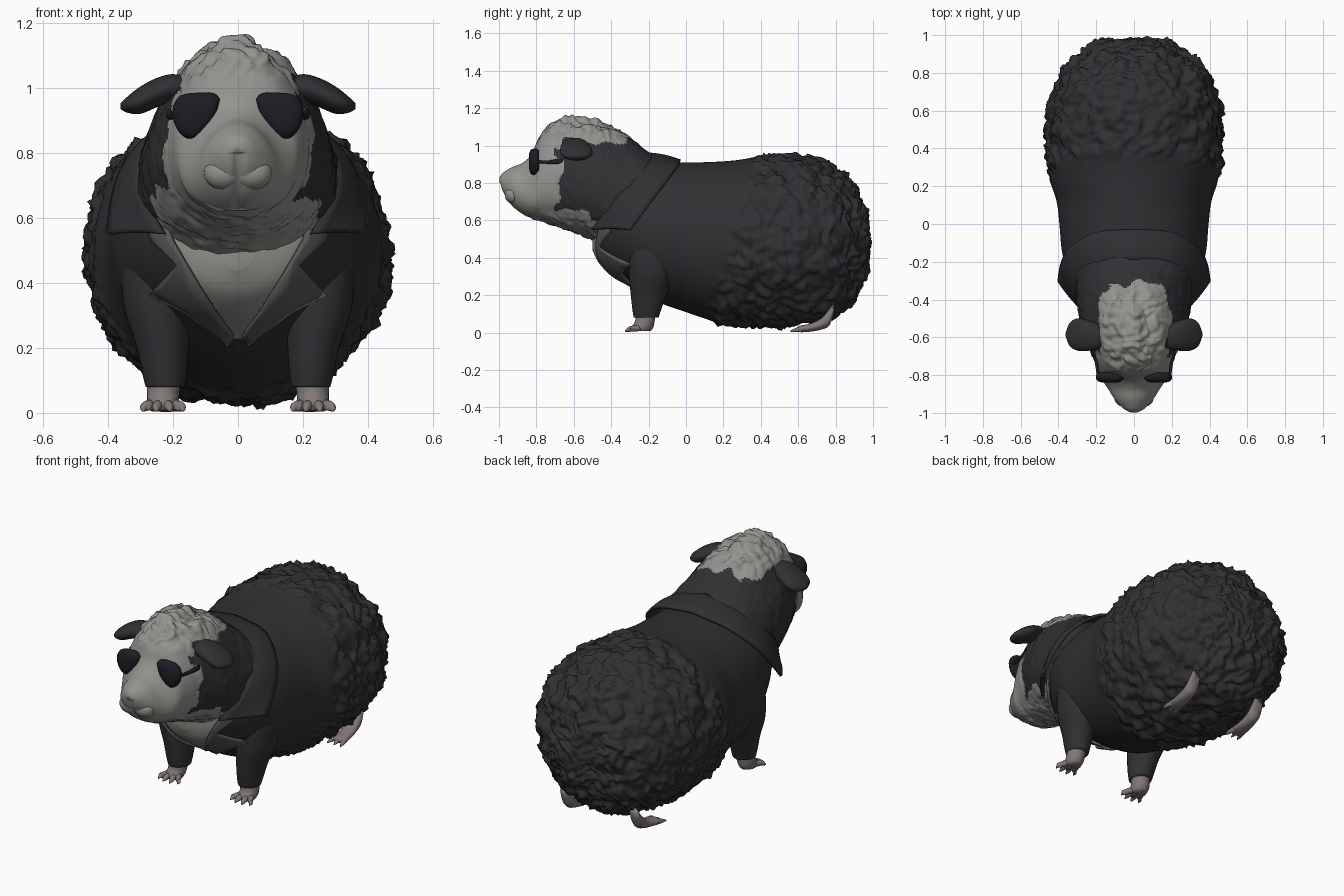
import bpy, bmesh, math
from mathutils import Vector, noise
from mathutils.bvhtree import BVHTree

if "Cube" in bpy.data.objects:
    bpy.data.objects.remove(bpy.data.objects["Cube"])


def mat(name, r, g, b):
    m = bpy.data.materials.new(name)
    m.diffuse_color = (r, g, b, 1)
    m.use_nodes = True
    m.node_tree.nodes["Principled BSDF"].inputs["Base Color"].default_value = m.diffuse_color
    return m


DARK = mat("dark_fur_and_cloth", .03, .03, .033)
CREAM = mat("cream_fur", .30, .29, .27)
SKIN = mat("foot_skin", .22, .19, .18)
LAPEL = mat("lapel_cloth", .10, .10, .096)
LENS = mat("lens", .012, .012, .018)


def finish(name, bm, mats, mirror=False, solid=0):
    bmesh.ops.recalc_face_normals(bm, faces=bm.faces)
    me = bpy.data.meshes.new(name)
    bm.to_mesh(me)
    bm.free()
    for m in mats:
        me.materials.append(m)
    for p in me.polygons:
        p.use_smooth = True
    ob = bpy.data.objects.new(name, me)
    bpy.context.collection.objects.link(ob)
    if mirror:
        ob.modifiers.new("mirror", "MIRROR")
    if solid:
        md = ob.modifiers.new("thickness", "SOLIDIFY")
        md.thickness, md.offset = solid, 0
    return ob


def spline(keys, t):
    """Catmull-Rom through tuples, t in 0..1"""
    n = len(keys) - 1
    i = min(int(t * n), n - 1)
    f = t * n - i
    p = [keys[max(0, min(n, i + k))] for k in (-1, 0, 1, 2)]
    return [.5 * (2 * b + (c - a) * f + (2 * a - 5 * b + 4 * c - d) * f * f + (3 * b - a - 3 * c + d) * f ** 3)
            for a, b, c, d in zip(*p)]


def loft(keys, axis, rings, seg):
    """keys: (position on axis, centre u, centre v, radius u, radius v, taper)"""
    bm = bmesh.new()
    loops = []
    for i in range(rings + 1):
        w, u, v, ru, rv, tp = spline(keys, i / rings)
        ru, rv = max(ru, .002), max(rv, .002)
        loop = []
        for j in range(seg):
            a = 2 * math.pi * j / seg
            s = math.sin(a)
            pu, pv = u + ru * math.cos(a) * (1 - tp * s), v + rv * s
            co = {"x": (w, pu, pv), "y": (pu, w, pv), "z": (pu, pv, w)}[axis]
            loop.append(bm.verts.new(co))
        loops.append(loop)
    for a, b in zip(loops, loops[1:]):
        for j in range(seg):
            bm.faces.new((a[j], a[j - 1], b[j - 1], b[j]))
    bm.faces.new(loops[0])
    bm.faces.new(loops[-1])
    bmesh.ops.recalc_face_normals(bm, faces=bm.faces)
    bm.normal_update()
    return bm


def side_keys(rows):
    """(y, top, bottom, half width, taper) to loft keys"""
    return [(y, 0, (t + b) / 2, w, (t - b) / 2, tp) for y, t, b, w, tp in rows]


def ruffle(bm, amount, scale):
    """push vertices out into curly clumps; amount(co) gives local strength"""
    moves = []
    for v in bm.verts:
        q = v.co * scale + noise.noise_vector(v.co * 9) * .9
        d = .45 - noise.voronoi(q)[0][0] + .5 * noise.noise(q * 2.3) + .5 * noise.noise(v.co * 7)
        moves.append(v.normal * d * amount(v.co))
    for v, m in zip(bm.verts, moves):
        v.co += m


def strip(name, rows, mats, solid):
    """sheet through rows of points, thickened and mirrored"""
    bm = bmesh.new()
    grid = [[bm.verts.new(p) for p in row] for row in rows]
    for a, b in zip(grid, grid[1:]):
        for j in range(len(a) - 1):
            bm.faces.new((a[j], a[j + 1], b[j + 1], b[j]))
    return finish(name, bm, mats, mirror=True, solid=solid)


# body: jacket at the front, curly rump at the back
def fur(co):
    return max(0, min(1, (co.y - .08 - .27 * co.z) / .08))


body = loft(side_keys([
    (-.50, .60, .44, .05, 0), (-.46, .74, .365, .19, 0), (-.38, .85, .30, .28, 0), (-.28, .895, .25, .34, .05),
    (-.15, .91, .165, .38, .05), (0, .91, .11, .395, 0), (.12, .912, .07, .41, 0), (.25, .92, .04, .45, 0),
    (.40, .94, .035, .465, 0), (.55, .945, .035, .465, 0), (.70, .925, .055, .435, 0), (.82, .865, .10, .37, 0),
    (.90, .79, .19, .285, 0), (.955, .69, .29, .19, 0), (.975, .60, .38, .10, 0), (.985, .51, .47, .02, 0)]),
    "y", 170, 160)
tree = BVHTree.FromBMesh(body)
ruffle(body, lambda c: .045 * fur(c) * min(1, max(0, (1.0 - c.y) / .04)), 15)
for f in body.faces:
    c = f.calc_center_median()
    if c.y < -.25 and abs(c.x) < (c.z - .225) * .66 + .008 and c.z < .62:
        f.material_index = 1
finish("body", body, [DARK, CREAM])

# head and neck
head = loft(side_keys([
    (-.997, .83, .80, .018, 0), (-.978, .855, .745, .055, .05), (-.93, .885, .675, .10, .1),
    (-.87, .91, .63, .135, .25), (-.82, .965, .61, .165, .3), (-.775, 1.08, .595, .188, .2),
    (-.70, 1.135, .57, .218, .16), (-.60, 1.15, .535, .258, .2), (-.50, 1.145, .49, .285, .2),
    (-.40, 1.105, .44, .30, .18), (-.30, 1.045, .45, .31, .15), (-.20, .965, .5, .31, .05),
    (-.10, .90, .55, .27, 0)]), "y", 150, 150)


def head_fur(c):
    crown = max(0, min(1, (c.z - 1.0) / .08))
    beard = max(0, min(1, (.68 - c.z) / .08)) * (1 if c.y > -.85 else 0)
    return .03 * max(crown, .5 * beard, .25 if c.y > -.7 else 0)


ruffle(head, head_fur, 14)
for v in head.verts:  # lip groove under the nose
    if v.co.y < -.86 and v.co.z < .80:
        v.co.y += .014 * math.exp(-(v.co.x / .016) ** 2)
for f in head.faces:
    c = f.calc_center_median()
    w = .06 * noise.noise(c * 11)
    patch = c.y > -.68 + w and .67 + w < c.z < 1.02 + w and abs(c.x) > .15
    nape = c.y > -.31 + w and c.z > .6 or (c.y > -.5 + w and .6 < c.z < 1.02 + w)
    f.material_index = 1 if patch or nape else 0
finish("head", head, [CREAM, DARK])

# soft muzzle pads
bm = bmesh.new()
bmesh.ops.create_uvsphere(bm, u_segments=24, v_segments=16, radius=.06)
bmesh.ops.scale(bm, vec=(1, .8, .85), verts=bm.verts)
bmesh.ops.translate(bm, vec=(.045, -.921, .738), verts=bm.verts)
finish("muzzle_pad", bm, [CREAM], mirror=True)

# drooping ears
ear = loft([(.15, -.60, .99, .05, .04, 0), (.20, -.595, 1.00, .07, .042, 0), (.25, -.59, .985, .082, .045, 0),
            (.30, -.585, .962, .085, .042, 0), (.34, -.585, .948, .062, .025, 0), (.362, -.585, .943, .01, .008, 0)],
           "x", 24, 28)
finish("ear", ear, [DARK], mirror=True)

# sunglasses: lenses and temples
lens = bmesh.new()
outline = [(.055, .965), (.075, .983), (.125, .985), (.175, .977), (.199, .945), (.200, .905),
           (.180, .862), (.145, .842), (.105, .862), (.068, .91)]
pts = [spline(outline + outline[:1], i / 40) for i in range(40)]
rows = [[lens.verts.new((.13 + (x - .13) * k, y, .915 + (z - .915) * k)) for x, z in pts]
        for k, y in ((.5, -.84), (.8, -.834), (.95, -.824), (1, -.81), (.95, -.795), (.8, -.785))]
for a, b in zip(rows, rows[1:]):
    for j in range(40):
        lens.faces.new((a[j], a[j - 1], b[j - 1], b[j]))
lens.faces.new(rows[0])
lens.faces.new(rows[-1])
finish("lens", lens, [LENS], mirror=True)
finish("temple", loft([(-.81, .188, .915, .008, .009, 0), (-.73, .20, .912, .008, .01, 0),
                       (-.67, .212, .918, .009, .016, 0), (-.655, .213, .918, .003, .004, 0)], "y", 12, 10),
       [LENS], mirror=True)

# jacket collar: strip lying from neck to shoulder
inner = [(0, -.19, .955), (.19, -.22, .90), (.285, -.31, .79), (.29, -.41, .67), (.225, -.50, .55)]
outer = [(0, -.03, .918), (.20, -.045, .885), (.33, -.12, .785), (.38, -.20, .68), (.40, -.30, .55)]
rows = []
for i in range(25):
    a, b = Vector(spline(inner, i / 24)), Vector(spline(outer, i / 24))
    rows.append([a.lerp(b, j / 6) + Vector((a.x * .05, 0, .006)) * math.sin(math.pi * j / 6) for j in range(7)])
strip("collar", rows, [DARK], .016)

# lapels: notched strips projected on to the chest
lap_in = [(.225, .60), (.20, .53), (.16, .46), (.12, .39), (.07, .31), (.012, .235)]
lap_out = [(.29, .60), (.265, .53), (.185, .455), (.27, .365), (.16, .31), (.03, .21)]
rows = []
for i in range(26):
    t = i / 25 * 5
    k = min(int(t), 4)
    a = Vector(lap_in[k]).lerp(Vector(lap_in[k + 1]), t - k)
    b = Vector(lap_out[k]).lerp(Vector(lap_out[k + 1]), t - k)
    row = []
    for j in range(5):
        x, z = a.lerp(b, j / 4)
        hit = tree.ray_cast(Vector((x, -2, z)), Vector((0, 1, 0)))[0]
        row.append((x, hit.y - .016, z))
    rows.append(row)
strip("lapel", rows, [LAPEL], .014)

# sleeves, wrists and front toes
finish("sleeve", loft([(.62, .24, -.12, .08, .08, 0), (.48, .25, -.16, .105, .13, 0), (.33, .25, -.18, .102, .125, 0),
                       (.20, .232, -.20, .08, .095, 0), (.12, .226, -.21, .068, .076, 0),
                       (.08, .224, -.213, .06, .066, 0)], "z", 24, 32), [DARK], mirror=True)
finish("wrist", loft([(.12, .226, -.213, .052, .055, 0), (.06, .23, -.22, .05, .052, 0),
                      (.028, .232, -.235, .048, .06, 0), (.008, .232, -.24, .04, .05, 0)], "z", 10, 20),
       [SKIN], mirror=True)
for i, dx in enumerate((-.05, -.018, .016, .048)):
    tip = -.335 + abs(dx) * .5
    finish("front_toe_%d" % i, loft([(-.24, .232 + dx * .6, .025, .016, .018, 0), (-.29, .232 + dx, .022, .016, .016, 0),
           (tip + .015, .232 + dx * 1.2, .016, .012, .012, 0), (tip, .232 + dx * 1.25, .008, .003, .004, 0)],
           "y", 8, 10), [SKIN], mirror=True)

# hind feet with toes
FX = .222
finish("hind_foot", loft([(.79, FX, .13, .03, .03, 0), (.765, FX, .08, .036, .045, 0), (.72, FX, .045, .038, .03, 0),
                          (.66, FX, .026, .042, .022, 0), (.61, FX, .02, .044, .018, 0),
                          (.59, FX, .016, .03, .01, 0)], "y", 16, 18), [SKIN], mirror=True)
for i, dx in enumerate((-.032, 0, .032)):
    finish("hind_toe_%d" % i, loft([(.63, FX + dx * .8, .018, .014, .014, 0), (.59, FX + dx * 1.1, .015, .013, .012, 0),
           (.56, FX + dx * 1.3, .008, .003, .004, 0)], "y", 8, 10), [SKIN], mirror=True)
